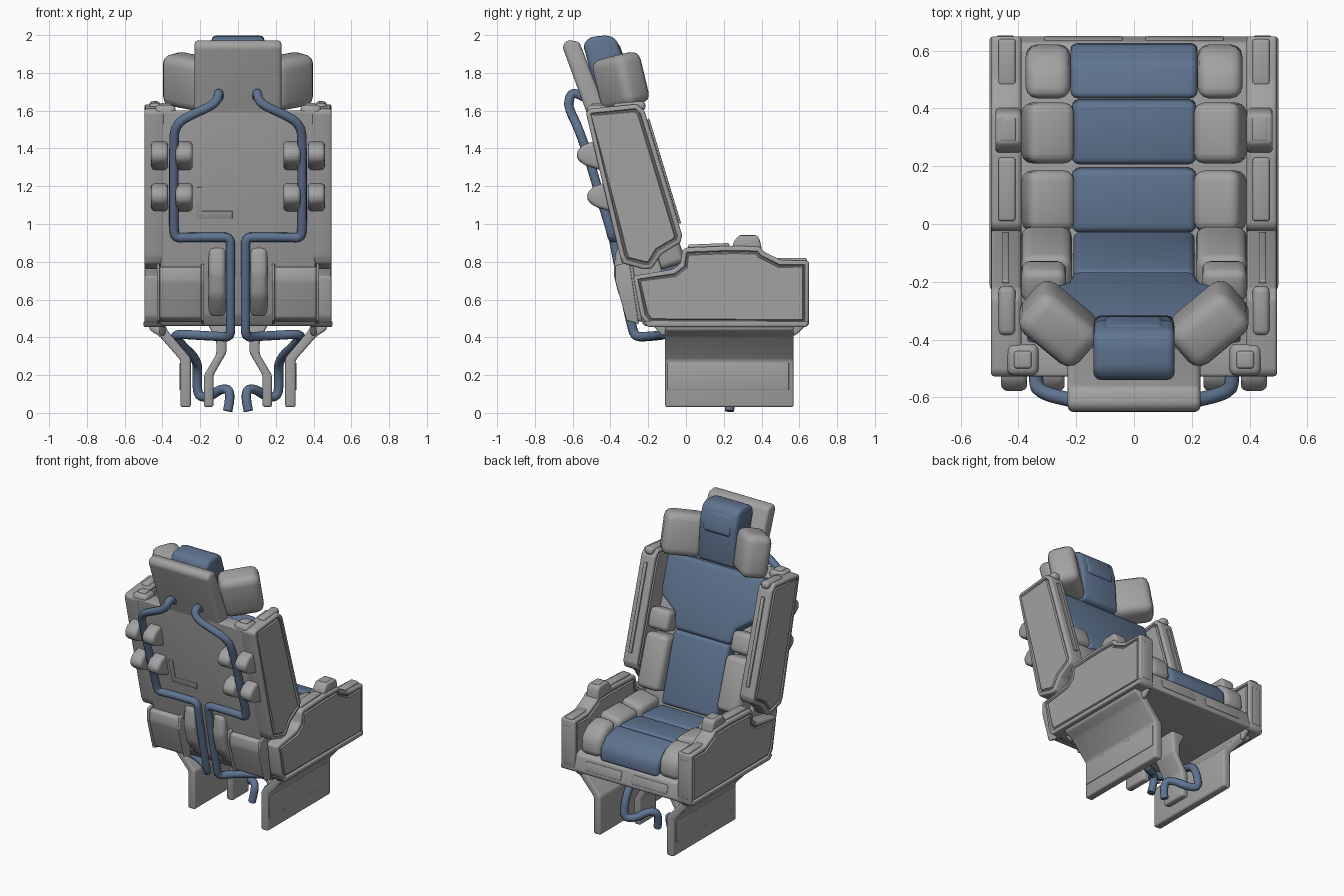
import bpy, bmesh
from math import radians
from mathutils import Matrix, Vector

if "Cube" in bpy.data.objects:
    bpy.data.objects.remove(bpy.data.objects["Cube"])


def material(name, rgb):
    m = bpy.data.materials.new(name)
    m.use_nodes = True
    m.diffuse_color = (*rgb, 1)
    m.node_tree.nodes["Principled BSDF"].inputs["Base Color"].default_value = (*rgb, 1)
    return m


GREY = material("shell_grey", (0.36, 0.36, 0.36))
BLUE = material("cushion_blue", (0.115, 0.175, 0.28))


def finish(name, bm, mat, mirror):
    mesh = bpy.data.meshes.new(name)
    bm.to_mesh(mesh)
    bm.free()
    mesh.materials.append(mat)
    mesh.shade_smooth()
    mesh.set_sharp_from_angle(angle=radians(38))
    ob = bpy.data.objects.new(name, mesh)
    bpy.context.collection.objects.link(ob)
    if mirror:
        ob.modifiers.new("mirror", "MIRROR")
    return ob


def slab(name, pts, depth, matrix, mat=GREY, bevel=0.015, mirror=False, groove=0):
    """Outline extruded along local z, rounded, with an optional groove on its caps."""
    bm = bmesh.new()
    base = bm.faces.new([bm.verts.new((x, y, 0)) for x, y in pts])
    out = bmesh.ops.extrude_face_region(bm, geom=[base])["geom"]
    bmesh.ops.translate(bm, vec=(0, 0, depth), verts=[v for v in out if isinstance(v, bmesh.types.BMVert)])
    bmesh.ops.recalc_face_normals(bm, faces=bm.faces)
    bmesh.ops.bevel(bm, geom=bm.edges[:], offset=bevel, segments=3, profile=0.5,
                    affect="EDGES", clamp_overlap=True)
    bm.normal_update()
    if groove:
        for side in (1, -1):
            cap = max((f for f in bm.faces if f.normal.z * side > 0.99), key=lambda f: f.calc_area())
            for width, drop in ((groove, 0), (0.006, -0.009), (0.006, 0), (0.006, 0.009)):
                bmesh.ops.inset_region(bm, faces=[cap], thickness=width, depth=drop)
    bm.transform(matrix)
    bmesh.ops.recalc_face_normals(bm, faces=bm.faces)
    return finish(name, bm, mat, mirror)


SIDE = Matrix(((0, 0, 1, 0), (1, 0, 0, 0), (0, 1, 0, 0), (0, 0, 0, 1)))


def side(name, pts, x0, x1, **kw):
    """Profile given as (y, z), running from x0 to x1."""
    return slab(name, pts, x1 - x0, Matrix.Translation((x0, 0, 0)) @ SIDE, **kw)


def front(name, pts, y, depth, z=0, tilt=0, **kw):
    """Outline given as (x, z), leaning back by tilt and running towards -y."""
    m = Matrix.Translation((0, y, z)) @ Matrix.Rotation(tilt + radians(90), 4, "X")
    return slab(name, pts, depth, m, **kw)


def box(name, c, size, rx=0, ry=0, rz=0, **kw):
    w, d, h = (s / 2 for s in size)
    m = (Matrix.Translation(c) @ Matrix.Rotation(rz, 4, "Z") @ Matrix.Rotation(rx, 4, "X")
         @ Matrix.Rotation(ry, 4, "Y") @ Matrix.Translation((0, 0, -h)))
    return slab(name, [(-w, -d), (w, -d), (w, d), (-w, d)], 2 * h, m, **kw)


def cushion(name, x0, x1, p, q, thick, **kw):
    """Pad whose visible face runs from p to q in (y, z)."""
    p, q = Vector(p), Vector(q)
    d = (q - p).normalized()
    n = Vector((-d.y, d.x)) * thick
    return side(name, [p, q, q + n, p + n], x0, x1, **kw)


# Back shell, head plate and seat pan
side("back_shell", [(-.53, 1.6), (-.42, 1.6), (-.25, 1.17), (-.12, .73), (-.08, .46),
                    (-.22, .46), (-.26, .52), (-.33, .75)], -.41, .41, bevel=.012)
side("head_plate", [(-.655, 1.94), (-.63, 1.975), (-.565, 1.965), (-.43, 1.62), (-.41, 1.45),
                    (-.49, 1.45), (-.53, 1.6)], -.23, .23, bevel=.02)
side("seat_pan", [(-.2, .46), (.645, .46), (.65, .48), (.63, .57), (.6, .59), (-.12, .62)],
     -.41, .41, bevel=.008)
front("pan_front_slot", [(.04, 0), (.31, 0), (.31, .06), (.04, .06)], .651, .009, z=.492, tilt=.22,
      bevel=.004, mirror=True)

# Side armour of the back and side boxes of the seat
side("back_side_panels", [(-.53, 1.59), (-.51, 1.61), (-.26, 1.635), (-.22, 1.6), (-.02, .94),
                          (-.03, .9), (-.13, .84), (-.18, .765), (-.22, .76), (-.33, .79), (-.35, .83)],
     .39, .495, bevel=.012, mirror=True, groove=.012)
side("seat_side_boxes", [(-.28, .725), (-.07, .76), (-.03, .79), (-.02, .86), (0, .875), (.24, .885),
                         (.39, .88), (.41, .855), (.5, .81), (.65, .805), (.65, .46), (-.2, .46),
                         (-.24, .51)],
     .39, .495, bevel=.012, mirror=True, groove=.012)
side("box_rims", [(-.23, .485), (.65, .485), (.64, .455), (-.2, .455)], .385, .5, bevel=.008, mirror=True)
box("box_front_plates", (.445, .646, .63), (.06, .012, .26), bevel=.004, mirror=True)
side("arm_buttons", [(.24, .86), (.255, .91), (.28, .94), (.375, .94), (.39, .92), (.405, .85)],
     .39, .48, mirror=True, bevel=.015)
box("arm_button_caps", (.435, .328, .937), (.05, .08, .012), mirror=True, bevel=.005)
box("arm_rear_pads", (.44, .12, .88), (.06, .22, .03), rx=.04, mirror=True, bevel=.01)
box("arm_front_pads", (.44, .56, .805), (.06, .16, .03), mirror=True, bevel=.01)
box("panel_top_pads", (.44, -.3, 1.62), (.06, .17, .05), rx=.08, mirror=True, bevel=.02)
box("panel_edge_strips", (.445, -.116, 1.28), (.025, .012, .58), rx=.295, mirror=True, bevel=.004)
box("top_latches", (.385, -.47, 1.6), (.11, .11, .06), mirror=True, bevel=.025)
box("latch_buttons", (.385, -.47, 1.63), (.06, .06, .02), mirror=True, bevel=.009)

# Head rest
side("head_rest", [(-.545, 1.95), (-.51, 1.99), (-.41, 2.0), (-.365, 1.975), (-.335, 1.88),
                   (-.315, 1.62), (-.45, 1.6)], -.14, .14, mat=BLUE, bevel=.025)
box("head_rest_pillow", (0, -.362, 1.885), (.21, .06, .14), rx=.3, mat=BLUE, bevel=.025)
box("head_wings", (.262, -.345, 1.755), (.26, .175, .28), rx=.18, ry=-.15, rz=radians(41),
    bevel=.05, mirror=True)

# Back cushions
front("upper_back_cushion", [(-.21, 0), (.21, 0), (.23, .1), (.36, .19), (.37, .46), (-.37, .46),
                             (-.36, .19), (-.23, .1)], -.16, .11, z=1.18, tilt=.37, mat=BLUE, bevel=.025)
cushion("lower_back_cushion", -.21, .21, (-.02, .72), (-.16, 1.18), .11, mat=BLUE, bevel=.025)
cushion("back_bolsters", .215, .39, (0, .8), (-.115, 1.14), .15, bevel=.035, mirror=True)
cushion("shoulder_bolsters", .235, .39, (-.12, 1.16), (-.165, 1.29), .12, bevel=.03, mirror=True)

# Seat cushions and bolsters, from rear to front
for label, p, q in (("rear", (.19, .73), (-.03, .72)), ("middle", (.425, .75), (.205, .735))):
    cushion("seat_cushion_" + label, -.215, .215, p, q, .14, mat=BLUE, bevel=.025)
    box("seat_bolster_" + label, (.298, (p[0] + q[0]) / 2, .7), (.165, .21, .17), ry=-.2,
        bevel=.035, mirror=True)
side("seat_cushion_front", [(.435, .755), (.56, .725), (.62, .66), (.63, .57), (.435, .57)],
     -.22, .22, mat=BLUE, bevel=.025)
side("seat_bolster_front", [(.435, .785), (.55, .76), (.615, .7), (.625, .58), (.435, .58)],
     .22, .375, bevel=.04, mirror=True)

# Details on the rear of the shell
side("rear_pouches", [(-.28, .78), (-.365, .77), (-.37, .7), (-.31, .5), (-.23, .48)],
     .19, .42, bevel=.015, mirror=True)
for x in (.187, .422):
    side("pouch_frame", [(-.3, .8), (-.375, .78), (-.375, .7), (-.315, .49), (-.25, .47)],
         x - .008, x + .008, bevel=.005, mirror=True)
side("tube_guides", [(-.32, .89), (-.37, .87), (-.385, .74), (-.355, .62), (-.26, .5), (-.2, .6)],
     .065, .155, bevel=.03, mirror=True)
for z, y in ((1.36, -.505), (1.14, -.45)):
    for x in (.415, .285):
        side("hose_clip", [(y + .06, z + .09), (y - .04, z + .06), (y - .075, z + .02),
                           (y - .07, z - .02), (y - .03, z - .05), (y + .07, z - .08)],
             x - .045, x + .045, bevel=.025, mirror=True)
front("rear_mark", [(-.22, 0), (-.03, 0), (-.03, .04), (-.19, .04), (-.19, .17), (-.22, .17)],
      -.393, .009, z=1.03, tilt=.23, bevel=.003)

# Legs under the seat
front("outer_legs", [(.25, .03), (.305, .03), (.305, .28), (.415, .405), (.47, .44), (.47, .47),
                     (.39, .47), (.365, .425), (.25, .29)], .57, .68, bevel=.012, mirror=True)
side("leg_mounts", [(-.18, .47), (.64, .47), (.58, .41), (-.13, .41)], .385, .415, bevel=.01, mirror=True)
side("leg_plates", [(-.1, .12), (.545, .12), (.545, .265), (-.1, .265)], .3, .309, bevel=.004, mirror=True)
front("inner_brackets", [(.13, .03), (.18, .03), (.18, .2), (.115, .31), (.115, .38), (.16, .47),
                         (.05, .47), (.06, .38), (.06, .32), (.13, .2)], .31, .18, bevel=.014, mirror=True)

# Hose running down the back and under the seat, one on each side
path = [(.1, -.54, 1.67), (.1, -.6, 1.71), (.11, -.625, 1.64), (.22, -.61, 1.59), (.335, -.58, 1.53),
        (.34, -.53, 1.4), (.34, -.45, 1.13), (.34, -.405, .99), (.335, -.39, .925), (.27, -.385, .93),
        (.1, -.385, .93), (.04, -.385, .93), (.04, -.37, .85), (.04, -.33, .65), (.04, -.29, .47),
        (.04, -.27, .4), (.1, -.2, .405), (.2, -.14, .41), (.35, -.1, .42), (.3, .05, .36),
        (.215, .3, .28), (.215, .35, .2), (.215, .37, .08), (.14, .33, .09), (.09, .28, .13),
        (.03, .24, .12), (.055, .23, .01)]
for s, label in ((1, "left"), (-1, "right")):
    curve = bpy.data.curves.new("hose_" + label, "CURVE")
    curve.dimensions = "3D"
    curve.bevel_depth = .025
    curve.bevel_resolution = 3
    curve.use_fill_caps = True
    spline = curve.splines.new("NURBS")
    spline.points.add(len(path) - 1)
    for point, (x, y, z) in zip(spline.points, path):
        point.co = (x * s, y, z, 1)
    spline.order_u = 3
    spline.use_endpoint_u = True
    spline.resolution_u = 5
    curve.materials.append(BLUE)
    hose = bpy.data.objects.new("hose_" + label, curve)
    bpy.context.collection.objects.link(hose)
    bpy.ops.object.select_all(action="DESELECT")
    hose.select_set(True)
    bpy.context.view_layer.objects.active = hose
    bpy.ops.object.convert(target="MESH")
